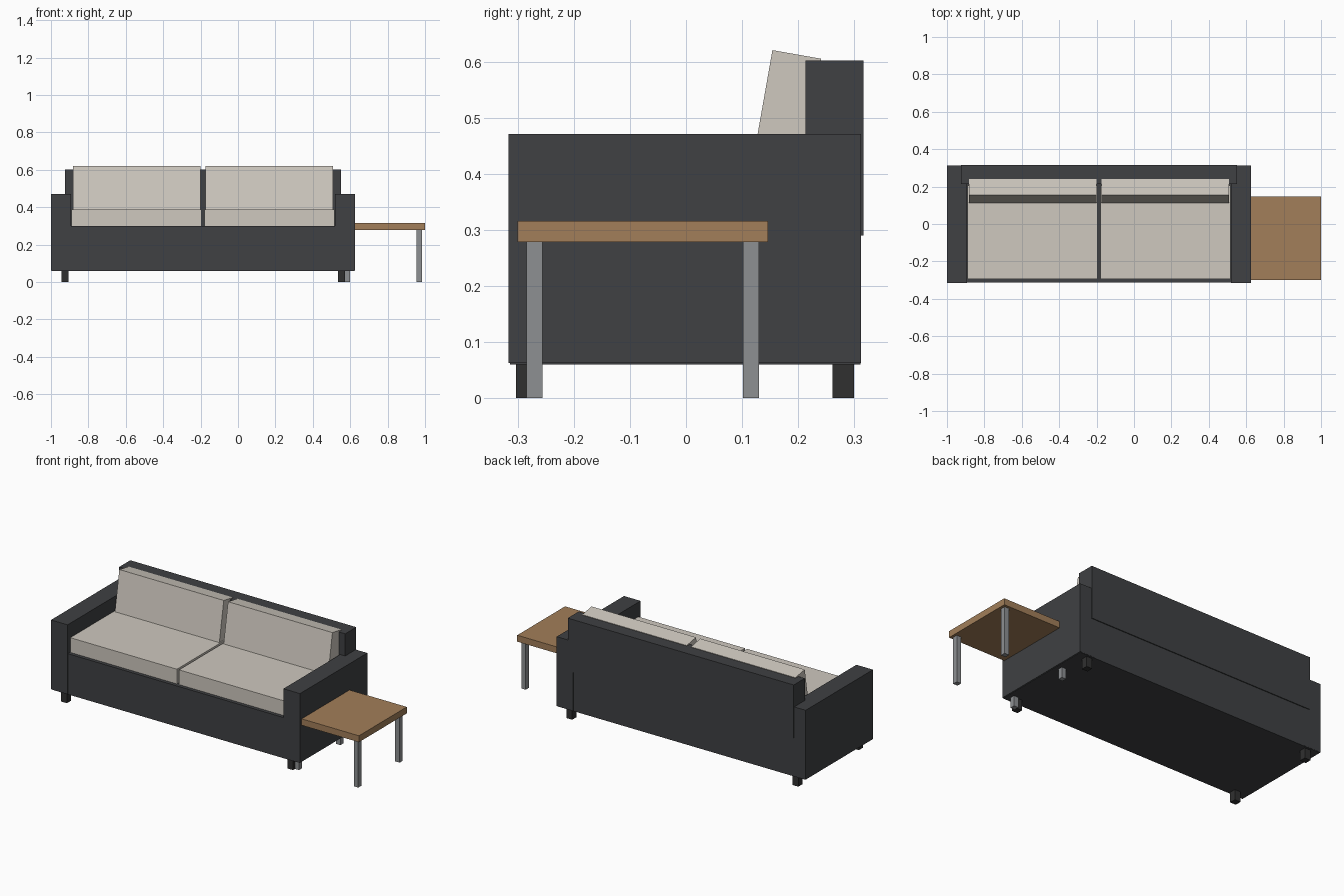
import bpy, bmesh
from mathutils import Matrix, Vector
from math import radians

if "Cube" in bpy.data.objects:
    bpy.data.objects.remove(bpy.data.objects["Cube"])


def material(name, rgb):
    m = bpy.data.materials.new(name)
    m.diffuse_color = (*rgb, 1)
    m.use_nodes = True
    m.node_tree.nodes["Principled BSDF"].inputs["Base Color"].default_value = m.diffuse_color
    return m


charcoal = material("charcoal_fabric", (0.05, 0.052, 0.056))
cream = material("cream_fabric", (0.62, 0.58, 0.52))
black = material("black_leg", (0.03, 0.03, 0.03))
wood = material("wood", (0.36, 0.21, 0.10))
metal = material("metal", (0.27, 0.28, 0.29))


def box(name, xs, ys, zs, mat, tilt=0):
    """Box from ranges; tilt leans it back about its lower front edge."""
    size = Vector((xs[1] - xs[0], ys[1] - ys[0], zs[1] - zs[0]))
    bm = bmesh.new()
    bmesh.ops.create_cube(bm, size=1)
    bmesh.ops.translate(bm, verts=bm.verts, vec=(0, 0.5, 0.5))
    bmesh.ops.scale(bm, verts=bm.verts, vec=size)
    bmesh.ops.rotate(bm, verts=bm.verts, matrix=Matrix.Rotation(radians(-tilt), 3, 'X'))
    me = bpy.data.meshes.new(name)
    bm.to_mesh(me)
    bm.free()
    me.materials.append(mat)
    ob = bpy.data.objects.new(name, me)
    ob.location = ((xs[0] + xs[1]) / 2, ys[0], zs[0])
    bpy.context.collection.objects.link(ob)
    return ob


# Sofa body
box("sofa_base", (-0.998, 0.623), (-0.314, 0.311), (0.06, 0.30), charcoal)
box("left_arm", (-1.0, -0.892), (-0.316, 0.312), (0.063, 0.471), charcoal)
box("right_arm", (0.518, 0.626), (-0.316, 0.312), (0.063, 0.471), charcoal)
box("backrest", (-0.925, 0.551), (0.213, 0.316), (0.29, 0.602), charcoal)

# Seat and back cushions
for side, x in (("left", -0.542), ("right", 0.168)):
    box(side + "_seat_cushion", (x - 0.348, x + 0.348), (-0.293, 0.205), (0.30, 0.387), cream)
    box(side + "_back_cushion", (x - 0.341, x + 0.341), (0.112, 0.200), (0.382, 0.624), cream, tilt=10)

# Sofa feet
for x in (-0.924, 0.553):
    for y in (-0.284, 0.280):
        box("sofa_foot", (x - 0.019, x + 0.019), (y - 0.019, y + 0.019), (0, 0.062), black)

# Side table, tucked partly into the right arm
box("table_top", (0.554, 1.0), (-0.300, 0.146), (0.278, 0.316), wood)
for x in (0.583, 0.970):
    for y in (-0.270, 0.116):
        box("table_leg", (x - 0.0145, x + 0.0145), (y - 0.0145, y + 0.0145), (0, 0.279), metal)
